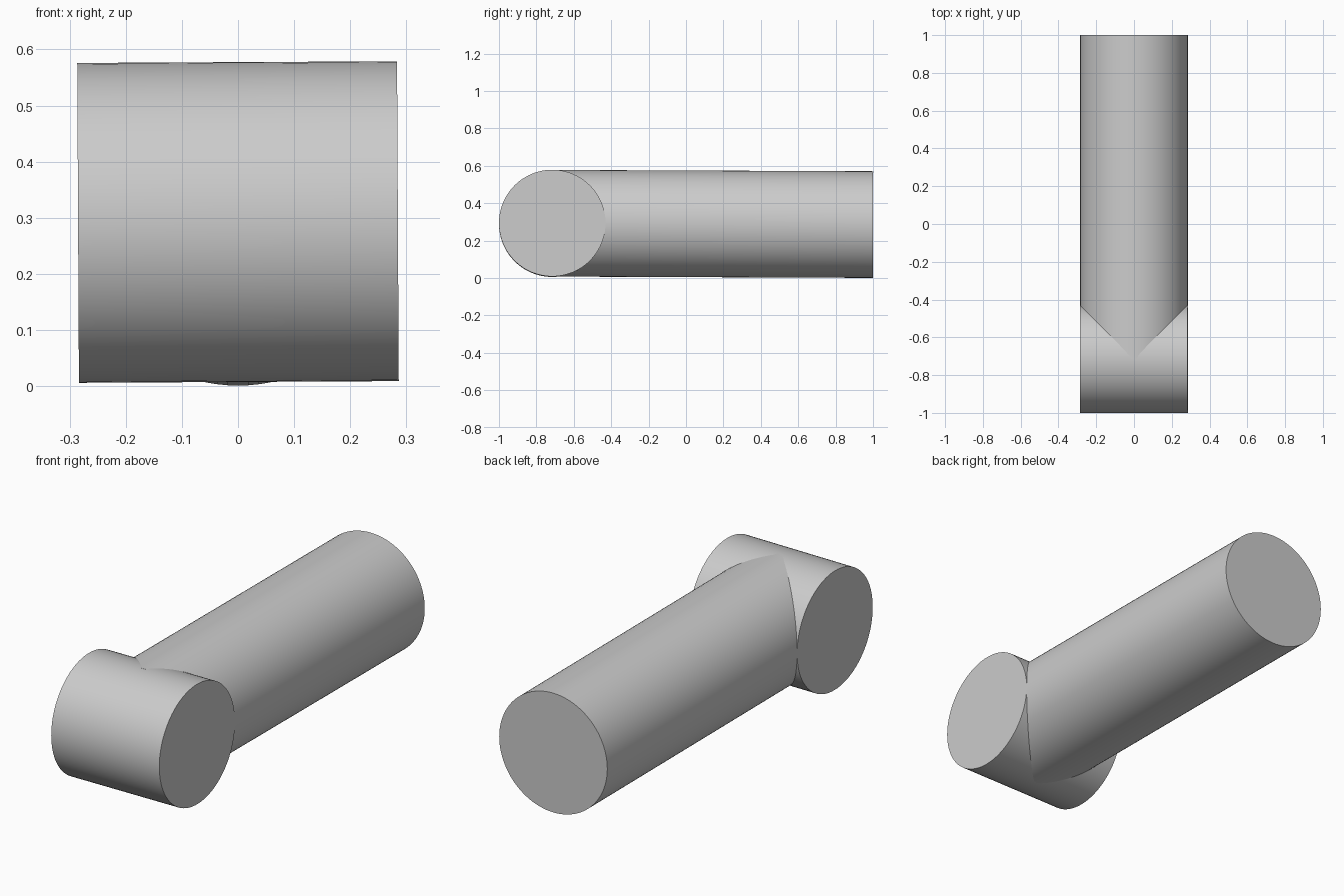
import bpy
from mathutils import Vector
from math import radians

cube = bpy.data.objects.get("Cube")
if cube:
    bpy.data.objects.remove(cube, do_unlink=True)

RADIUS = 0.285

grey = bpy.data.materials.new("plain grey")
grey.use_nodes = True
colour = (0.6, 0.6, 0.6, 1)
grey.diffuse_color = colour
grey.node_tree.nodes["Principled BSDF"].inputs["Base Color"].default_value = colour


def rod(name, start, end):
    """Smooth round bar with flat caps between two points."""
    start, end = Vector(start), Vector(end)
    axis = end - start
    bpy.ops.mesh.primitive_cylinder_add(
        vertices=96, radius=RADIUS, depth=axis.length, location=(start + end) / 2,
        rotation=axis.to_track_quat("Z", "Y").to_euler())
    obj = bpy.context.object
    obj.name = name
    obj.data.materials.append(grey)
    bpy.ops.object.shade_smooth_by_angle(angle=radians(30))
    return obj


# Short bar across the front, with a very slight sideways tilt
rod("cross_bar", (-0.285, -0.715, 0.291), (0.285, -0.715, 0.294))

# Long bar running back from the middle of the cross bar, dipping slightly
rod("long_bar", (0, -0.715, 0.293), (0, 1, 0.286))
